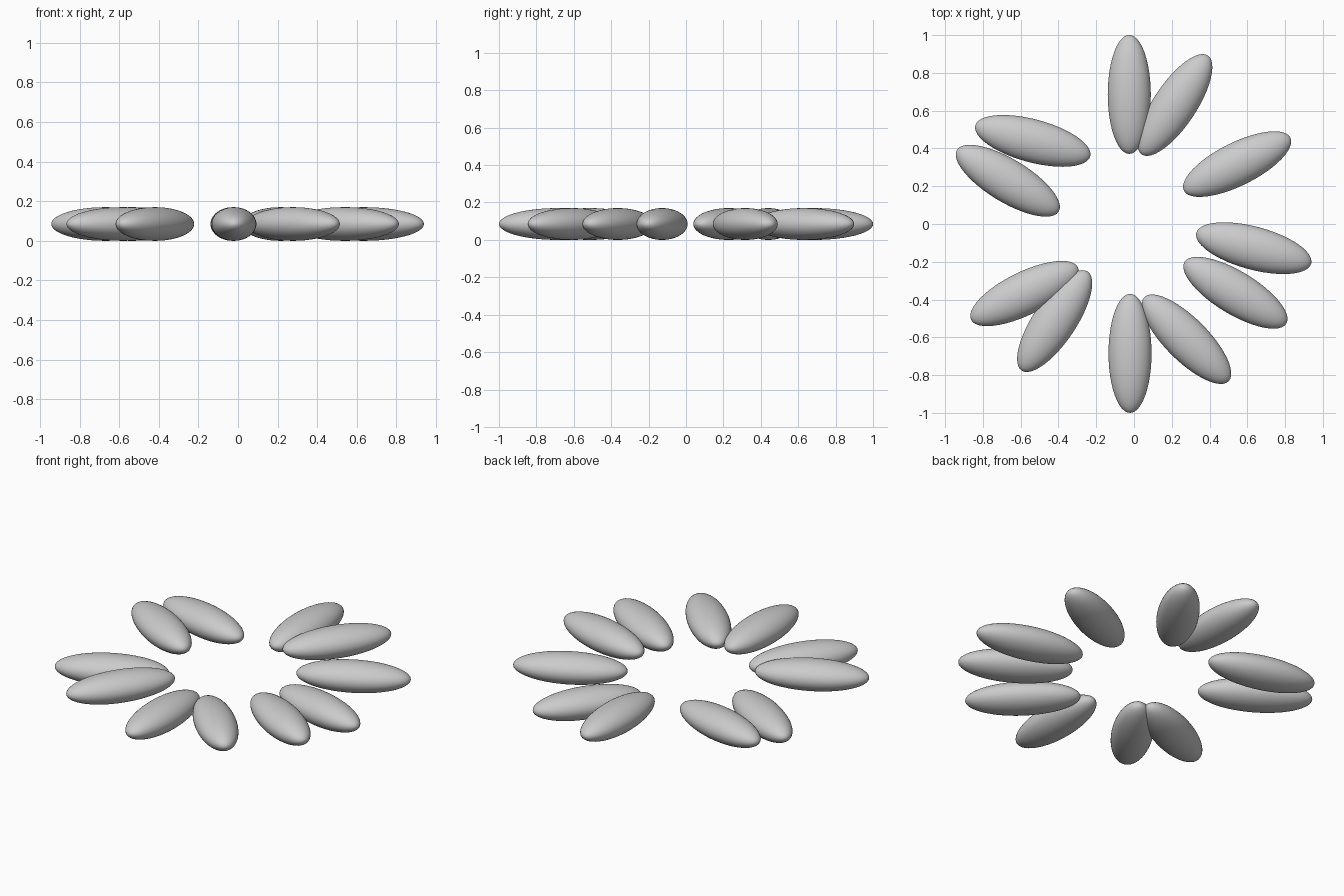
import bpy
from math import radians

if "Cube" in bpy.data.objects:
    bpy.data.objects.remove(bpy.data.objects["Cube"])

# Petal radii: length, width, height
A, B, C = 0.315, 0.114, 0.085

# One smooth petal mesh, shared by the whole ring
bpy.ops.mesh.primitive_uv_sphere_add(segments=48, ring_count=24, radius=1)
master = bpy.context.object
master.name = "petal_01"
bpy.ops.object.shade_smooth()

# Petal centre x, centre y, heading in degrees
petals = [
    (-0.025, 0.686, 90), (0.216, 0.630, 56.3), (0.546, 0.317, 26.5),
    (0.634, -0.128, -15), (0.537, -0.364, -31.2), (0.278, -0.610, -45),
    (-0.021, -0.685, 90), (-0.420, -0.514, 56.3), (-0.580, -0.368, 26.2),
    (-0.668, 0.229, -31.2), (-0.536, 0.440, -15),
]

for i, (x, y, heading) in enumerate(petals):
    petal = master
    if i:
        petal = bpy.data.objects.new(f"petal_{i + 1:02d}", master.data)
        bpy.context.collection.objects.link(petal)
    petal.location = (x, y, C)
    petal.scale = (A, B, C)
    petal.rotation_euler = (0, 0, radians(heading))
